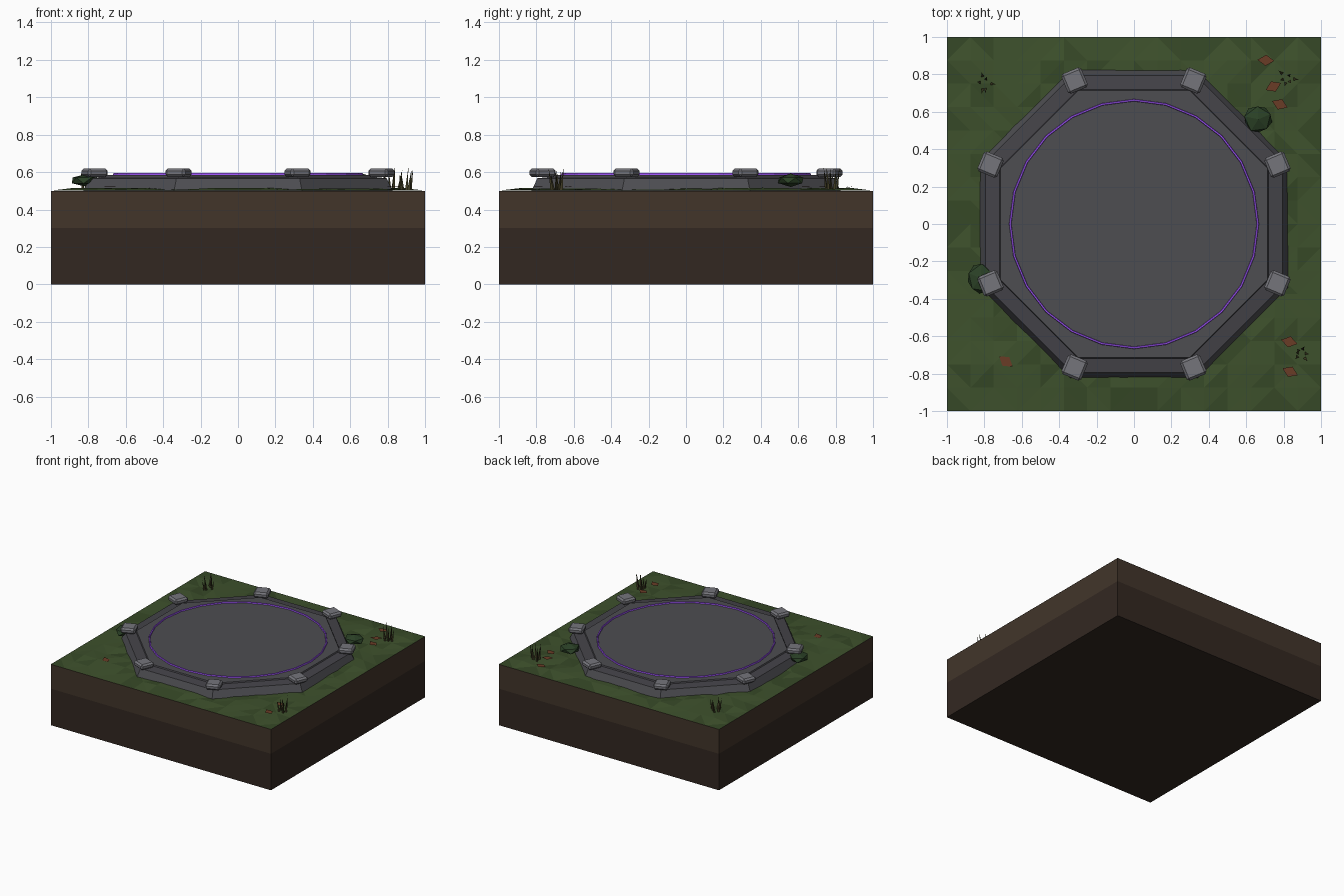
import bpy, bmesh, math, random
from mathutils import Vector, Matrix

if "Cube" in bpy.data.objects:
    bpy.data.objects.remove(bpy.data.objects["Cube"])

random.seed(4)


def mat(name, r, g, b):
    m = bpy.data.materials.new(name)
    lin = [(c / 255) ** 2.2 for c in (r, g, b)]
    m.diffuse_color = (*lin, 1)
    m.use_nodes = True
    m.node_tree.nodes["Principled BSDF"].inputs["Base Color"].default_value = m.diffuse_color
    return m


SOIL_LOW, SOIL_TOP = mat("deep_soil", 54, 44, 38), mat("top_soil", 68, 56, 46)
GRASS_A, GRASS_B = mat("grass", 64, 82, 48), mat("grass_dark", 57, 74, 43)
STONE, TRIM = mat("stone", 78, 78, 82), mat("stone_trim", 70, 69, 74)
CAP, GLOW = mat("cap_stone", 116, 116, 122), mat("purple_glow", 155, 85, 245)
BUSH, BLADE = mat("bush", 46, 66, 42), mat("dry_grass", 66, 62, 40)
LEAF = mat("fallen_leaf", 105, 62, 42)


def finish(bm, name, *mats):
    me = bpy.data.meshes.new(name)
    bmesh.ops.recalc_face_normals(bm, faces=bm.faces)
    bm.to_mesh(me)
    bm.free()
    ob = bpy.data.objects.new(name, me)
    bpy.context.collection.objects.link(ob)
    for m in mats:
        me.materials.append(m)
    return ob


def box(name, size, loc, m, rot=0.0, bevel=0.0):
    bm = bmesh.new()
    bmesh.ops.create_cube(bm, size=1)
    bmesh.ops.scale(bm, vec=size, verts=bm.verts)
    if bevel:
        bmesh.ops.bevel(bm, geom=bm.edges[:], offset=bevel, segments=1, affect='EDGES')
    ob = finish(bm, name, m)
    ob.location, ob.rotation_euler.z = loc, rot
    return ob


def lathe(name, profile, n, start, m, trim=None, trim_bands=(), closed=False):
    # rings of (radius, z); open profiles get capped at both ends
    bm = bmesh.new()
    rings = [[bm.verts.new((r * math.cos(start + k * math.tau / n),
                            r * math.sin(start + k * math.tau / n), z))
              for k in range(n)] for r, z in profile]
    count = len(rings) if closed else len(rings) - 1
    for i in range(count):
        a, b = rings[i], rings[(i + 1) % len(rings)]
        for k in range(n):
            j = (k + 1) % n
            f = bm.faces.new((a[k], a[j], b[j], b[k]))
            f.material_index = int(i in trim_bands)
    if not closed:
        bm.faces.new(rings[0])
        bm.faces.new(rings[-1])
    return finish(bm, name, m, *([trim] if trim else []))


# Soil block in two layers
box("lower_soil", (2, 2, 0.3), (0, 0, 0.15), SOIL_LOW)
box("upper_soil", (2, 2, 0.2), (0, 0, 0.4), SOIL_TOP)

# Uneven grass sheet, level at the rim
bm = bmesh.new()
bmesh.ops.create_grid(bm, x_segments=16, y_segments=16, size=1)
for v in bm.verts:
    rim = max(abs(v.co.x), abs(v.co.y)) > 0.99
    v.co.z = 0.501 if rim else 0.503 + random.uniform(0, 0.014)
bmesh.ops.triangulate(bm, faces=bm.faces[:])
for f in bm.faces:
    f.material_index = int(random.random() < 0.3)
grass = finish(bm, "grass_top", GRASS_A, GRASS_B)

# Octagonal stone platform
A = 1 / math.cos(math.pi / 8)
lathe("stone_platform", [(0.83 * A, 0.49), (0.795 * A, 0.567), (0.72 * A, 0.575),
                         (0.715 * A, 0.584)], 8, math.pi / 8, STONE, TRIM, (1, 2))

# Glowing ring set in the platform
lathe("glow_ring", [(0.655, 0.58), (0.658, 0.594), (0.666, 0.594), (0.669, 0.58)],
      24, 0, GLOW, closed=True)

# Cap stones on the eight corners
for k in range(8):
    a = math.pi / 8 + k * math.pi / 4
    box(f"cap_stone_{k + 1}", (0.115, 0.115, 0.045),
        (0.83 * math.cos(a), 0.83 * math.sin(a), 0.597), CAP, a, 0.013)

# Low bushes
for i, (x, y, rot) in enumerate([(0.665, 0.56, 0.4), (-0.82, -0.29, 1.5)]):
    bm = bmesh.new()
    bmesh.ops.create_icosphere(bm, subdivisions=1, radius=1)
    for v in bm.verts:
        v.co *= random.uniform(0.9, 1.08)
    ob = finish(bm, f"bush_{i + 1}", BUSH)
    ob.scale, ob.location, ob.rotation_euler.z = (0.085, 0.08, 0.035), (x, y, 0.556), rot

# Tufts of dry grass
for i, (x, y) in enumerate([(0.89, -0.69), (0.82, 0.78), (-0.8, 0.755)]):
    bm = bmesh.new()
    for k in range(6):
        a = k * math.tau / 6 + random.uniform(-0.4, 0.4)
        h = random.uniform(0.08, 0.125)
        base = Vector((math.cos(a), math.sin(a), 0)) * random.uniform(0.015, 0.04)
        tip = bm.verts.new(base * 1.6 + Vector((0, 0, h)))
        foot = [bm.verts.new(base + Vector((0.01 * math.cos(a + t), 0.01 * math.sin(a + t), 0)))
                for t in (0, math.tau / 3, 2 * math.tau / 3)]
        bm.faces.new(foot)
        for j in range(3):
            bm.faces.new((foot[j], foot[(j + 1) % 3], tip))
    ob = finish(bm, f"grass_tuft_{i + 1}", BLADE)
    ob.location = (x, y, 0.505)

# Fallen leaves
for i, (x, y) in enumerate([(0.705, 0.875), (0.745, 0.735), (0.78, 0.64),
                            (-0.685, -0.735), (0.83, -0.63), (0.835, -0.79)]):
    bm = bmesh.new()
    bm.faces.new([bm.verts.new(p) for p in
                  ((0.045, 0, 0.004), (0, 0.03, 0), (-0.045, 0, 0.004), (0, -0.03, 0))])
    ob = finish(bm, f"fallen_leaf_{i + 1}", LEAF)
    ob.location, ob.rotation_euler.z = (x, y, 0.519), random.uniform(-0.9, 0.9)
